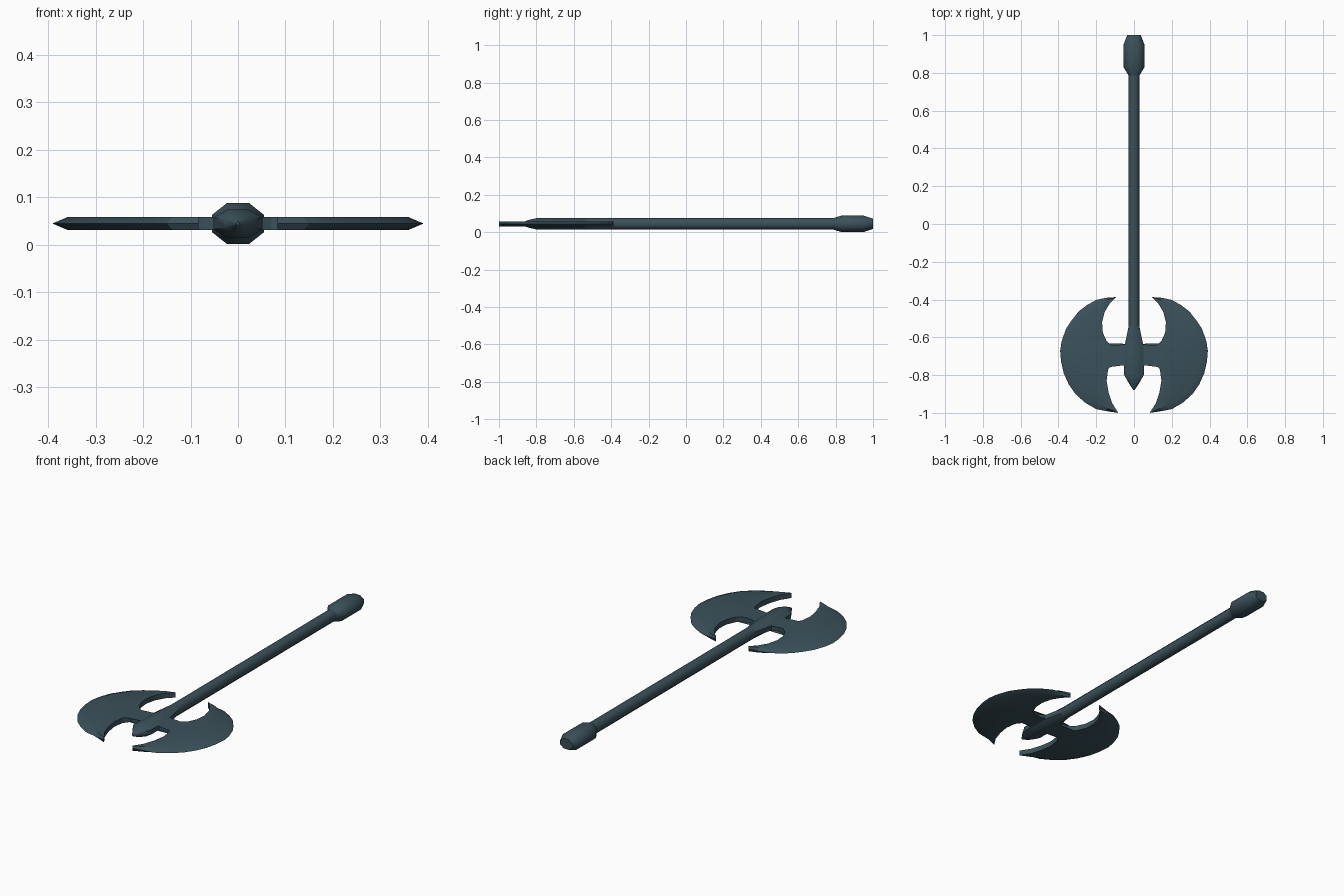
import bpy, bmesh, math
from mathutils import Vector

if "Cube" in bpy.data.objects:
    bpy.data.objects.remove(bpy.data.objects["Cube"])

Z = 0.045      # centre height of the whole axe
T = 0.0135     # half thickness of the blades

steel = bpy.data.materials.new("dark_blue_grey_steel")
steel.diffuse_color = (0.043, 0.082, 0.103, 1)
steel.use_nodes = True
steel.node_tree.nodes["Principled BSDF"].inputs["Base Color"].default_value = steel.diffuse_color


def finish(name, bm, angle):
    bmesh.ops.remove_doubles(bm, verts=bm.verts[:], dist=0.0005)
    bmesh.ops.recalc_face_normals(bm, faces=bm.faces[:])
    mesh = bpy.data.meshes.new(name)
    bm.to_mesh(mesh)
    bm.free()
    mesh.materials.append(steel)
    ob = bpy.data.objects.new(name, mesh)
    bpy.context.collection.objects.link(ob)
    bpy.ops.object.select_all(action='DESELECT')
    bpy.context.view_layer.objects.active = ob
    ob.select_set(True)
    bpy.ops.object.shade_smooth_by_angle(angle=math.radians(angle))
    return ob


def loft(name, rings, angle=50):
    """Octagonal loft along y; rings are (y, half width, half height)."""
    bm = bmesh.new()
    c = math.cos(math.pi / 8)
    loops = []
    for y, rx, rz in rings:
        angs = [math.pi / 8 + k * math.pi / 4 for k in range(8)]
        loops.append([bm.verts.new((rx * math.cos(a) / c, y, Z + rz * math.sin(a) / c))
                      for a in angs])
    for a, b in zip(loops, loops[1:]):
        for k in range(8):
            j = (k + 1) % 8
            bm.faces.new((a[k], a[j], b[j], b[k]))
    bm.faces.new(loops[0])
    bm.faces.new(loops[-1])
    return finish(name, bm, angle)


# Shaft, pommel and spiked head socket
loft("handle", [(0.80, 0.028, 0.030), (-0.55, 0.028, 0.030)])
loft("pommel", [(1.0, 0.036, 0.027), (0.95, 0.055, 0.0435),
                (0.83, 0.055, 0.0435), (0.785, 0.028, 0.030)])
loft("head_socket", [(-0.54, 0.028, 0.030), (-0.655, 0.052, 0.030),
                     (-0.80, 0.052, 0.030), (-0.845, 0.026, 0.020),
                     (-0.88, 0.003, 0.004)])

# Blade: cutting edge and inner hollow edge, matched point by point
outer = [(0.095, -0.387), (0.15, -0.391), (0.20, -0.402), (0.25, -0.43), (0.293, -0.463),
         (0.33, -0.51), (0.36, -0.555), (0.383, -0.62), (0.391, -0.672), (0.386, -0.73),
         (0.372, -0.79), (0.345, -0.85), (0.31, -0.90), (0.26, -0.945), (0.20, -0.98),
         (0.15, -0.99), (0.083, -1.0)]
inner = [(0.095, -0.387), (0.128, -0.42), (0.155, -0.465), (0.169, -0.52), (0.165, -0.575),
         (0.145, -0.62), (0.11, -0.65), (0.075, -0.656), (0.03, -0.635), (0.03, -0.745),
         (0.07, -0.728), (0.11, -0.735), (0.137, -0.77), (0.145, -0.83), (0.135, -0.89),
         (0.115, -0.95), (0.083, -1.0)]


def blade(name, side):
    bm = bmesh.new()
    rows = []
    for o, n in zip(outer, inner):
        o, n = Vector(o), Vector(n)
        d = n - o
        b = o + d * min(0.35, 0.032 / max(d.length, 0.001))   # start of the bevel
        pts = [(o, 0), (b, T), (n, T), (n, -T), (b, -T)]
        rows.append([bm.verts.new((side * p.x, p.y, Z + z)) for p, z in pts])
    for a, b in zip(rows, rows[1:]):
        for k in range(5):
            j = (k + 1) % 5
            bm.faces.new((a[k], a[j], b[j], b[k]))
    return finish(name, bm, 25)


blade("blade_right", 1)
blade("blade_left", -1)
